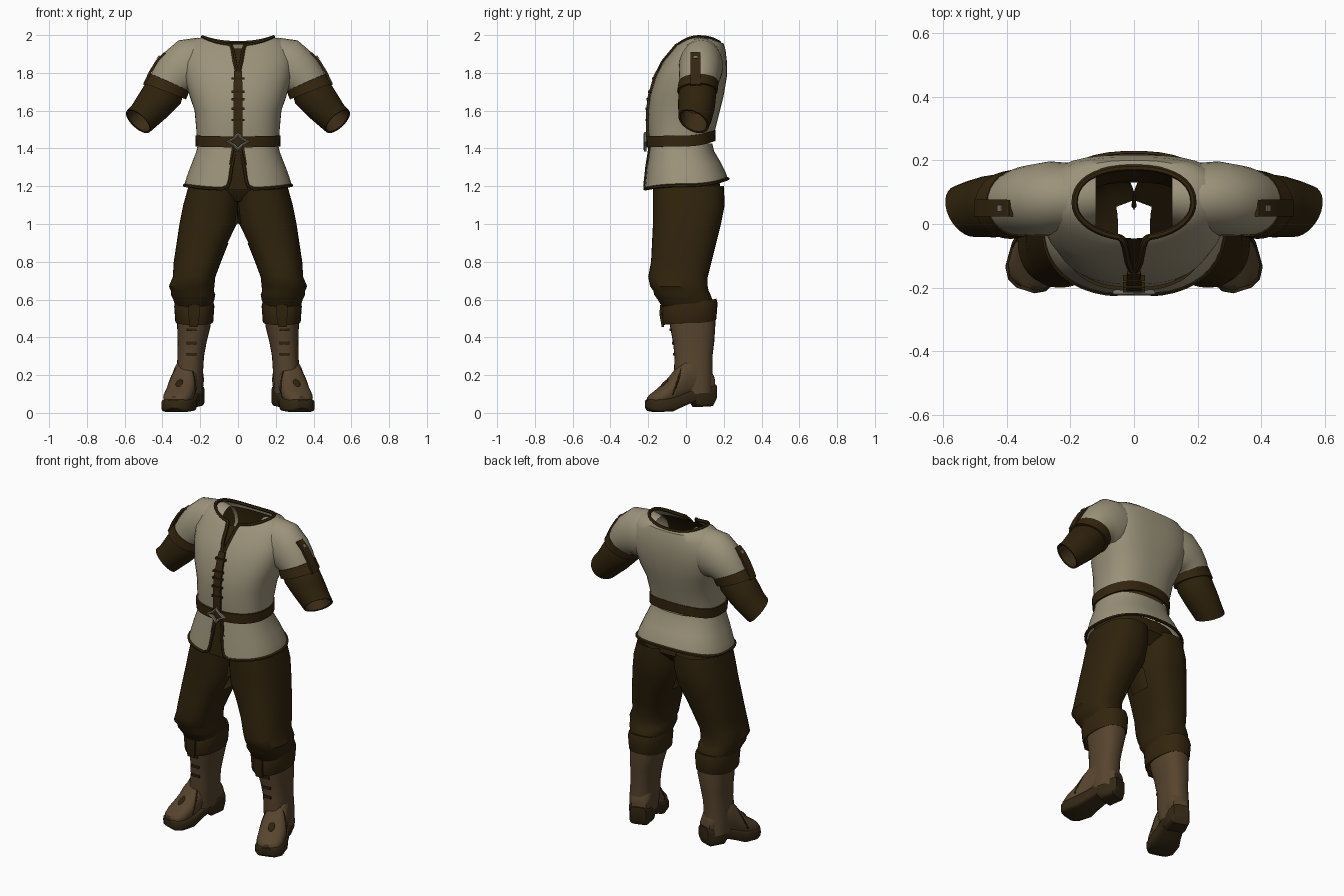
import bpy, bmesh, math
from mathutils import Vector, Matrix

if "Cube" in bpy.data.objects:
    bpy.data.objects.remove(bpy.data.objects["Cube"])

PI = math.pi


def material(name, rgb):
    m = bpy.data.materials.new(name)
    m.diffuse_color = (*rgb, 1)
    m.use_nodes = True
    m.node_tree.nodes["Principled BSDF"].inputs["Base Color"].default_value = m.diffuse_color
    return m


CREAM = material("cream cloth", (0.33, 0.29, 0.195))
BROWN = material("dark brown cloth", (0.028, 0.016, 0.0035))
TRIM = material("brown leather trim", (0.034, 0.0185, 0.0045))
LINING = material("bracer lining", (0.045, 0.025, 0.008))
TAN = material("tan boot leather", (0.094, 0.058, 0.027))
SOLE = material("boot sole", (0.034, 0.021, 0.007))
METAL = material("dull metal", (0.20, 0.185, 0.145))


def finish(name, bm, mat, mirror=False, angle=45):
    bmesh.ops.recalc_face_normals(bm, faces=bm.faces)
    me = bpy.data.meshes.new(name)
    bm.to_mesh(me)
    bm.free()
    me.materials.append(mat)
    ob = bpy.data.objects.new(name, me)
    bpy.context.collection.objects.link(ob)
    bpy.ops.object.select_all(action='DESELECT')
    ob.select_set(True)
    bpy.context.view_layer.objects.active = ob
    bpy.ops.object.shade_smooth_by_angle(angle=math.radians(angle))
    if mirror:
        mod = ob.modifiers.new("mirror", 'MIRROR')
        mod.use_mirror_merge = False
    return ob


def loft(name, rings, mat, mirror=False, closed=True, caps=False, angle=45, xf=None, skip=None):
    bm = bmesh.new()
    rows = [[bm.verts.new(p) for p in r] for r in rings]
    n = len(rings[0])
    for a, b in zip(rows, rows[1:]):
        for i in range(n if closed else n - 1):
            j = (i + 1) % n
            if not (skip and skip((a[i].co + b[j].co) / 2)):
                bm.faces.new((a[i], a[j], b[j], b[i]))
    if caps:
        bm.faces.new(rows[0])
        bm.faces.new(rows[-1])
    if xf:
        bm.transform(xf)
    return finish(name, bm, mat, mirror, angle)


def power(v, p):
    return math.copysign(abs(v) ** (2 / p), v)


def ring(z, x0, x1, yf, yb, zf=0, zb=0, gap=None, p=2.4, pb=None, n=40):
    """Horizontal cross-section; zf and zb shift front and back, gap opens the front, pb squares the back."""
    cx, rx, cy, ry = (x0 + x1) / 2, (x1 - x0) / 2, (yf + yb) / 2, (yb - yf) / 2
    g = 0 if gap is None else math.asin((gap / rx) ** (p / 2))
    pts = []
    for i in range(n):
        t = -PI / 2 + g + (2 * PI - 2 * g) * i / (n if gap is None else n - 1)
        s = math.sin(t)
        q = pb if pb and s > 0 else p
        pts.append((cx + rx * power(math.cos(t), q), cy + ry * power(s, q),
                    z + (zf if s < 0 else zb) * s * s))
    return pts


def arm_ring(cx, cy, cz, a, b, deg, fwd=0, n=28):
    """Cross-section of the arm, its axis dropping deg below +x and turned fwd towards the front."""
    f, g = math.radians(deg), math.radians(fwd)
    u = Vector((math.sin(f), 0, math.cos(f)))
    v = Vector((math.cos(f) * math.sin(g), math.cos(g), -math.sin(f) * math.sin(g)))
    return [Vector((cx, cy, cz)) + u * a * math.cos(t) + v * b * math.sin(t)
            for t in (2 * PI * i / n for i in range(n))]


def foot_ring(y, hw, zb, zt, p, n=24):
    return [(hw * power(math.cos(t), p), y, (zb + zt) / 2 + (zt - zb) / 2 * power(math.sin(t), p))
            for t in (2 * PI * i / n for i in range(n))]


def ribbon(name, pts, mat, across=(1, 0, 0), out=(0, -1, 0), thick=0.009, mirror=False):
    """Flat strip through points (x, y, z, half width)."""
    a, o = Vector(across).normalized(), Vector(out).normalized() * thick
    rings = []
    for x, y, z, w in pts:
        c = Vector((x, y, z))
        rings.append([c - a * w - o * .5, c + a * w - o * .5, c + a * w + o, c - a * w + o])
    return loft(name, rings, mat, mirror, caps=True, angle=30)


def cord(name, pts, r, mat, mirror=False):
    cu = bpy.data.curves.new(name, 'CURVE')
    cu.dimensions, cu.bevel_depth, cu.bevel_resolution = '3D', r, 1
    s = cu.splines.new('POLY')
    s.points.add(len(pts) - 1)
    for q, p in zip(s.points, pts):
        q.co = (*p, 1)
    tmp = bpy.data.objects.new(name + " helper", cu)
    bpy.context.collection.objects.link(tmp)
    bpy.context.view_layer.update()
    bm = bmesh.new()
    me = bpy.data.meshes.new_from_object(tmp.evaluated_get(bpy.context.evaluated_depsgraph_get()))
    bm.from_mesh(me)
    bpy.data.objects.remove(tmp)
    return finish(name, bm, mat, mirror)


# Shirt body with an open neck slit: z, half width, front, back, front dip, back dip, slit, roundness
body = [(1.44, .217, -.195, .145, -.01, .02, 0, 2.4, 2.4), (1.5, .221, -.20, .155, 0, 0, 0, 2.4, 2.4),
        (1.6, .23, -.20, .18, 0, 0, 0, 2.4, 2.5),
        (1.68, .257, -.19, .20, 0, 0, 0, 2.4, 2.8), (1.78, .285, -.16, .217, 0, 0, 0, 2.3, 3.0),
        (1.86, .29, -.12, .217, 0, 0, .018, 2.3, 3.0), (1.93, .272, -.07, .21, -.01, -.01, .028, 2.2, 2.8),
        (1.975, .235, -.05, .20, -.03, -.02, .036, 2.1, 2.5), (1.99, .187, -.045, .177, -.045, -.03, .045, 2, 2.3)]
rings = [ring(z, -w, w, f, b, zf, zb, g, p, pb) for z, w, f, b, zf, zb, g, p, pb in body]
loft("shirt_body", rings, CREAM, closed=False)
cord("collar_trim", rings[-1], .010, TRIM)
for k, side in ((0, "right"), (-1, "left")):
    cord("neck_slit_trim_" + side, [r[k] for r in rings[4:]], .011, TRIM)
loft("shirt_lining", [ring(z, -w + .025, w - .025, f + .025, b - .02) for z, w, f, b, *_ in body[1:7]], BROWN)

# Front placket with toggles
ribbon("placket", [(0, -.202, 1.45, .024), (0, -.203, 1.6, .024), (0, -.193, 1.68, .024),
                   (0, -.164, 1.78, .022), (0, -.150, 1.81, .020)], TRIM)
for z, y in ((1.77, -.168), (1.70, -.190), (1.66, -.197), (1.61, -.204), (1.55, -.204)):
    ribbon("toggle", [(0, y, z - .006, .034), (0, y, z + .006, .034)], BROWN, thick=.011)

# Skirt of the shirt, open at the front with rounded corners
skirt = [(1.425, .212, -.19, .14, 0, 0, .012), (1.38, .222, -.195, .15, 0, .005, .018),
         (1.31, .25, -.208, .185, -.01, .015, .034), (1.25, .272, -.216, .212, -.02, .02, .044),
         (1.22, .281, -.22, .22, -.02, .025, .055), (1.205, .284, -.222, .222, -.02, .035, .085)]
rings = [ring(z, -w, w, f, b, zf, zb, g) for z, w, f, b, zf, zb, g in skirt]
loft("shirt_skirt", rings, CREAM, closed=False)
cord("skirt_trim", [r[0] for r in rings[:-1]] + rings[-1] + [r[-1] for r in rings[-2::-1]], .009, TRIM)
ribbon("skirt_placket", [(0, -.188, 1.42, .03), (0, -.196, 1.3, .05), (0, -.200, 1.18, .05)], BROWN)

# Belt and four-pointed buckle
loft("belt", [ring(z, -w, w, -.2 - d, .147 + d, -.004, .03) for z, w, d in
              ((1.41, .212, -.005), (1.41, .224, .008), (1.468, .226, .010), (1.468, .215, -.005))],
     TRIM, angle=30)
bm = bmesh.new()
outline = [(.066, 0), (.026, .022), (0, .052), (-.026, .022), (-.066, 0), (-.026, -.022), (0, -.052), (.026, -.022)]
loops = [[bm.verts.new((x * s, y, 1.435 + z * s)) for x, z in outline]
         for s, y in ((1, -.208), (1, -.220), (.8, -.225), (.58, -.220), (.58, -.208))]
for a, b in zip(loops, loops[1:]):
    for i in range(8):
        bm.faces.new((a[i], a[i - 1], b[i - 1], b[i]))
finish("belt_buckle", bm, METAL, angle=20)

# Sleeves, cuffs and bracers
loft("sleeve", [arm_ring(.12, .085, 1.85, .118, .09, 0), arm_ring(.20, .082, 1.845, .142, .110, 6),
                arm_ring(.265, .08, 1.834, .147, .117, 20), arm_ring(.315, .075, 1.80, .131, .113, 38),
                arm_ring(.345, .072, 1.77, .116, .108, 55), arm_ring(.37, .066, 1.735, .108, .1, 66)], CREAM, True)
loft("sleeve_cuff", [arm_ring(.358, .067, 1.752, .098, .095, 66), arm_ring(.36, .067, 1.75, .113, .106, 66),
                     arm_ring(.388, .06, 1.703, .121, .107, 69), arm_ring(.388, .06, 1.703, .09, .09, 69)],
     TRIM, True, angle=35)
loft("bracer", [arm_ring(.37, .06, 1.73, .09, .092, 66), arm_ring(.40, .06, 1.685, .108, .1, 63),
                arm_ring(.45, .055, 1.625, .097, .098, 55, 8), arm_ring(.495, .048, 1.575, .086, .092, 49, 16),
                arm_ring(.528, .04, 1.543, .083, .088, 47, 24), arm_ring(.526, .04, 1.545, .073, .076, 47, 24)],
     BROWN, True)
loft("bracer_lining", [arm_ring(.526, .04, 1.545, .073, .076, 47, 24), arm_ring(.44, .055, 1.63, .07, .072, 50, 8)],
     LINING, True)
ribbon("shoulder_strap", [(.385, .05, 1.905, .026), (.425, .05, 1.865, .027), (.465, .05, 1.80, .027),
                          (.495, .05, 1.735, .027)], TRIM, (0, 1, 0), (.85, 0, .5), .009, True)
ribbon("strap_stud", [(.412, .05, 1.888, .010), (.425, .05, 1.873, .010)], METAL,
       (0, 1, 0), (.75, 0, .65), .008, True)

# Trousers: low open waist and two baggy legs, open between at the top
loft("trouser_waist", [ring(1.26, -.235, .235, -.18, .17), ring(1.18, -.25, .25, -.165, .185),
                       ring(1.12, -.22, .22, -.11, .13)], BROWN)
leg = [(1.2, -.01, .262, -.175, .2), (1.1, -.01, .29, -.175, .205), (1.0, 0, .31, -.175, .185),
       (.9, .05, .325, -.18, .16), (.8, .09, .34, -.185, .135), (.72, .12, .345, -.2, .115),
       (.67, .125, .366, -.19, .115), (.645, .128, .355, -.172, .12), (.625, .12, .355, -.168, .13),
       (.6, .125, .343, -.15, .14), (.55, .14, .325, -.12, .15)]
loft("trouser_leg", [ring(*r) for r in leg], BROWN, True,
     skip=lambda c: c.x < .05 and c.z > .88 and -.08 < c.y < .05)

# Boot shafts, turned-down tops, tabs and laces
shaft = [(.54, .14, .32, -.1, .155), (.46, .145, .322, -.085, .155), (.38, .165, .32, -.07, .15),
         (.3, .18, .32, -.06, .14), (.2, .186, .328, -.065, .14), (.1, .192, .33, -.05, .14)]
loft("boot_shaft", [ring(*r, n=28) for r in shaft], TAN, True)
loft("boot_top", [ring(z, .125 + d, .338 - d, -.130 + d, .167 - d, -.01, .015, n=28) for z, d in
                  ((.585, .025), (.59, .006), (.565, 0), (.485, .006), (.475, .010), (.48, .025))],
     TRIM, True, angle=35)
ribbon("boot_tab", [(.232, -.129, .57, .03), (.232, -.131, .52, .03), (.236, -.120, .455, .022)], BROWN,
       thick=.009, mirror=True)
for z, y in ((.44, -.080), (.37, -.068), (.31, -.061)):
    ribbon("boot_lace", [(.247, y, z - .007, .026), (.247, y, z + .007, .026)], BROWN,
           thick=.007, mirror=True)

# Feet turned outward: leather upper, sole with heel, seam and patch
turn = Matrix.Translation((.258, .05, 0)) @ Matrix.Rotation(math.radians(18), 4, 'Z') @ Matrix.Translation((0, -.05, 0))
upper = [(.145, .045, .1, .2), (.11, .062, .09, .26), (.04, .068, .08, .3), (-.02, .07, .07, .28),
         (-.06, .074, .05, .23), (-.11, .08, .04, .168), (-.16, .077, .04, .125), (-.195, .06, .04, .10),
         (-.212, .03, .045, .085)]
loft("boot_foot", [foot_ring(*r, 2.3) for r in upper], TAN, True, caps=True, xf=turn)
sole = [(.155, .045, .07, .15), (.135, .058, .035, .148), (.05, .066, .03, .135), (.03, .066, .058, .128),
        (-.04, .075, .03, .10), (-.09, .086, .008, .084), (-.17, .083, .004, .074), (-.205, .062, .01, .072),
        (-.222, .03, .025, .068)]
loft("boot_sole", [foot_ring(*r, 5) for r in sole], SOLE, True, caps=True, angle=35, xf=turn)
seam = [turn @ Vector((.076 * math.cos(t), -.105 + .075 * math.sin(t), .095 + .162 * math.sin(t)))
        for t in (PI * i / 14 for i in range(15))]
cord("boot_seam", seam, .006, BROWN, True)
bm = bmesh.new()
bmesh.ops.create_uvsphere(bm, u_segments=12, v_segments=8, radius=1)
bm.transform(turn @ Matrix.Translation((0, -.122, .158)) @ Matrix.Rotation(math.radians(42), 4, 'X')
             @ Matrix.Diagonal((.019, .030, .007, 1)))
finish("boot_patch", bm, BROWN, True)
